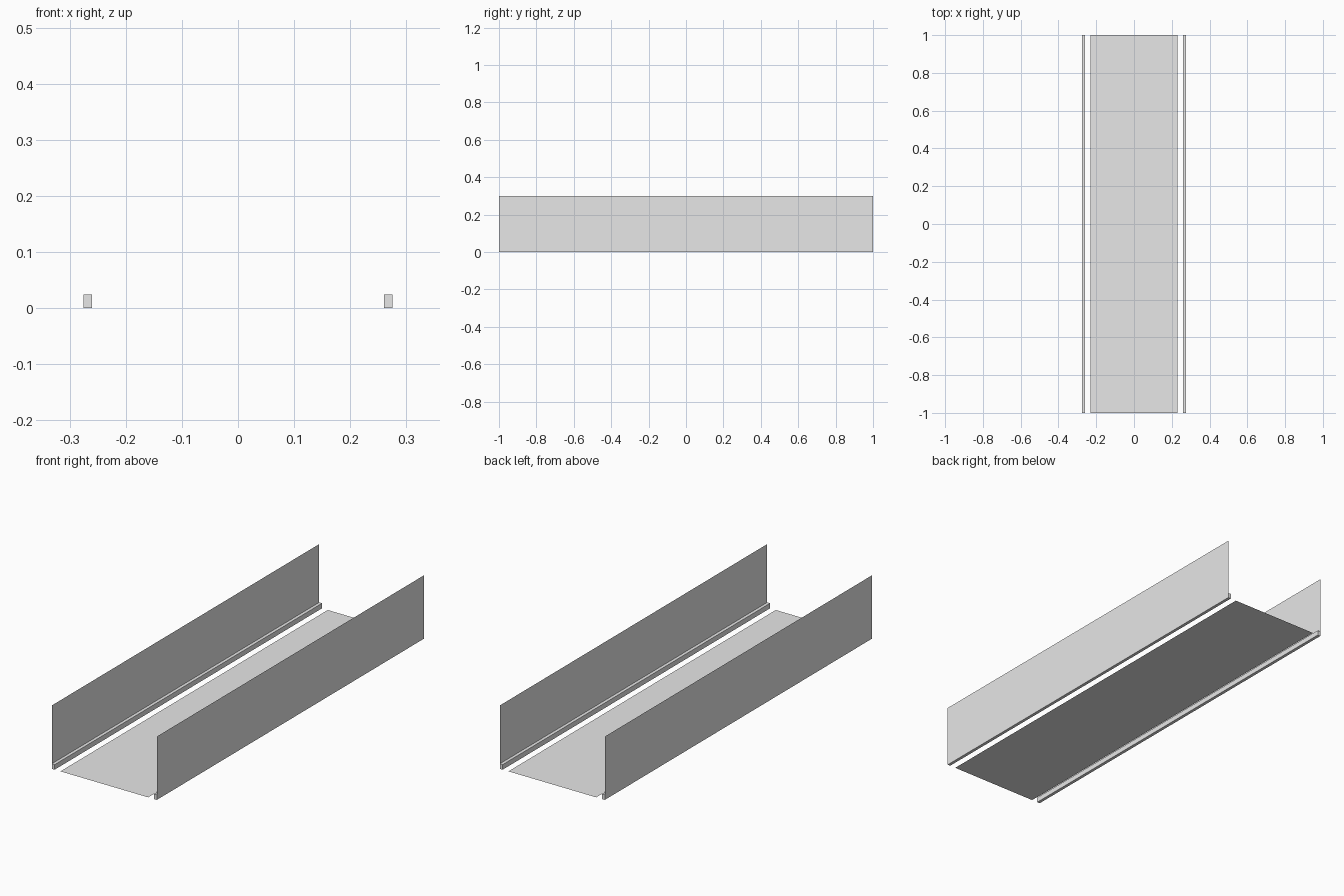
import bpy

if "Cube" in bpy.data.objects:
    bpy.data.objects.remove(bpy.data.objects["Cube"], do_unlink=True)

HALF_LENGTH = 1.0
OUTER_X = 0.275      # outer face of walls and rails
RAIL_INNER_X = 0.26
RAIL_HEIGHT = 0.024
WALL_HEIGHT = 0.3
FLOOR_X = 0.23

grey = bpy.data.materials.new("light_grey")
grey.use_nodes = True
colour = (0.8, 0.8, 0.8, 1)
grey.diffuse_color = colour
grey.node_tree.nodes["Principled BSDF"].inputs["Base Color"].default_value = colour


def extrude_profile(name, points, closed=False):
    """Sweep an (x, z) profile along the full length, capping closed ones."""
    n = len(points)
    verts = [(x, y, z) for y in (-HALF_LENGTH, HALF_LENGTH) for x, z in points]
    faces = [(i, (i + 1) % n, (i + 1) % n + n, i + n)
             for i in range(n if closed else n - 1)]
    if closed:
        faces += [tuple(reversed(range(n))), tuple(range(n, 2 * n))]
    mesh = bpy.data.meshes.new(name)
    mesh.from_pydata(verts, [], faces)
    mesh.materials.append(grey)
    if closed:
        import bmesh
        bm = bmesh.new()
        bm.from_mesh(mesh)
        bmesh.ops.recalc_face_normals(bm, faces=bm.faces)
        bm.to_mesh(mesh)
        bm.free()
    obj = bpy.data.objects.new(name, mesh)
    bpy.context.collection.objects.link(obj)
    return obj


# Thin floor sheet
extrude_profile("floor_panel", [(-FLOOR_X, 0), (FLOOR_X, 0)])

# Wall sheet with a square rail along its inner foot, on each side
for side, s in (("left", 1), ("right", -1)):
    # the sheet stands on top of the rail, flush with its outer face
    wall = [(s * OUTER_X, RAIL_HEIGHT), (s * OUTER_X, WALL_HEIGHT)]
    extrude_profile(side + "_wall", wall if s < 0 else wall[::-1])
    extrude_profile(side + "_rail", [
        (s * RAIL_INNER_X, 0), (s * OUTER_X, 0),
        (s * OUTER_X, RAIL_HEIGHT), (s * RAIL_INNER_X, RAIL_HEIGHT)], closed=True)
